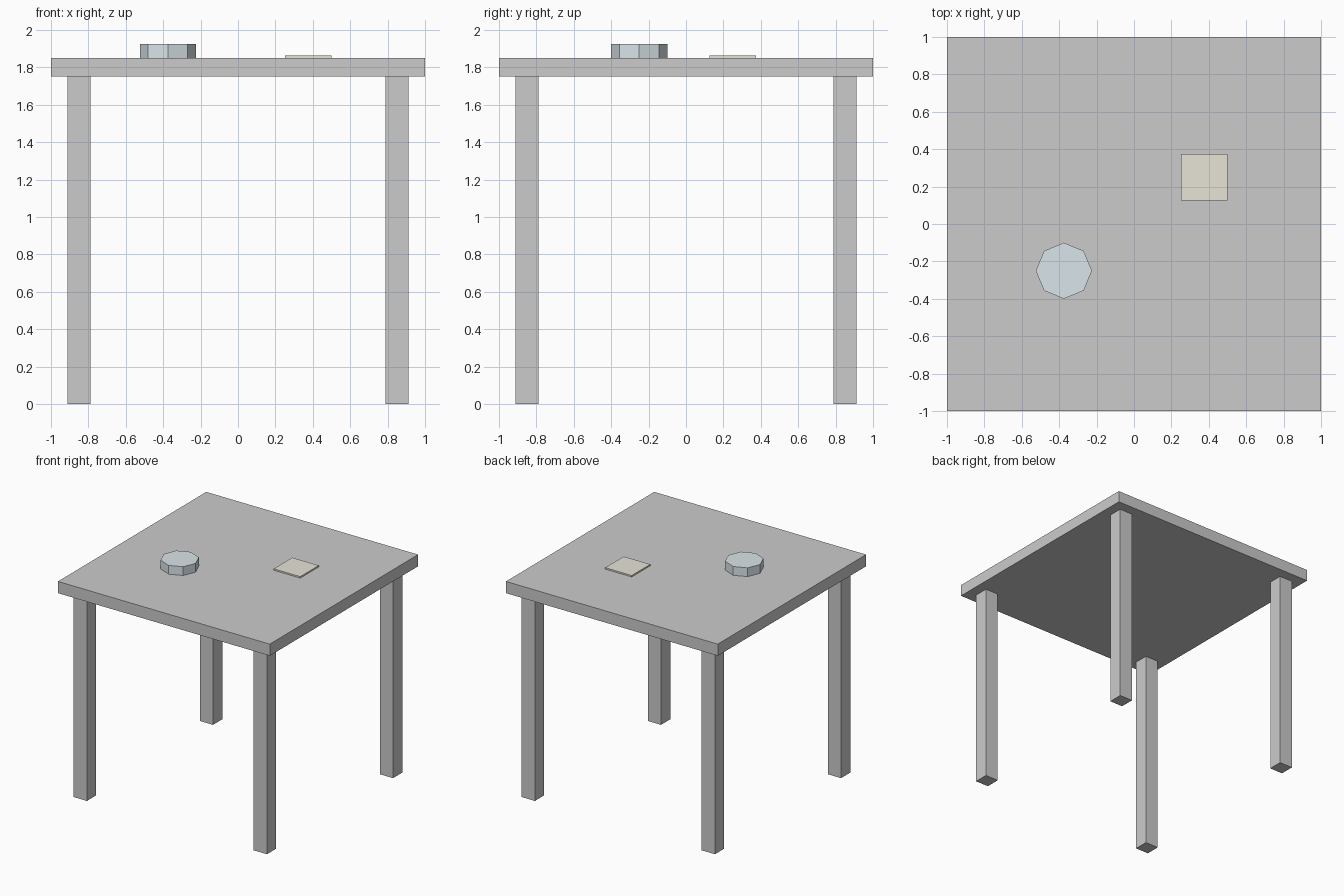
import bpy

if "Cube" in bpy.data.objects:
    bpy.data.objects.remove(bpy.data.objects["Cube"])


def finish(name, color=None):
    ob = bpy.context.object
    ob.name = name
    bpy.ops.object.transform_apply(location=False, rotation=False, scale=True)
    if color:
        mat = bpy.data.materials.new(name + "_color")
        mat.diffuse_color = (*color, 1)
        mat.use_nodes = True
        mat.node_tree.nodes["Principled BSDF"].inputs["Base Color"].default_value = mat.diffuse_color
        ob.data.materials.append(mat)
    return ob


def box(name, center, size, color=None):
    bpy.ops.mesh.primitive_cube_add(size=1, location=center)
    bpy.context.object.scale = size
    return finish(name, color)


TOP = 1.85

# Table top
box("table_top", (0, 0, TOP - 0.05), (2, 2, 0.1))

# Four legs
for side, x in (("left", -0.85), ("right", 0.85)):
    for end, y in (("front", -0.85), ("back", 0.85)):
        box(f"{end}_{side}_leg", (x, y, 0.875), (0.125, 0.125, 1.75))

# Octagonal dish
bpy.ops.mesh.primitive_cylinder_add(vertices=8, radius=0.15, depth=0.075,
                                    location=(-0.375, -0.25, TOP + 0.0375))
finish("dish", (0.70, 0.78, 0.82))

# Flat square napkin
box("napkin", (0.375, 0.25, TOP + 0.00625), (0.25, 0.25, 0.0125), (0.80, 0.78, 0.68))
